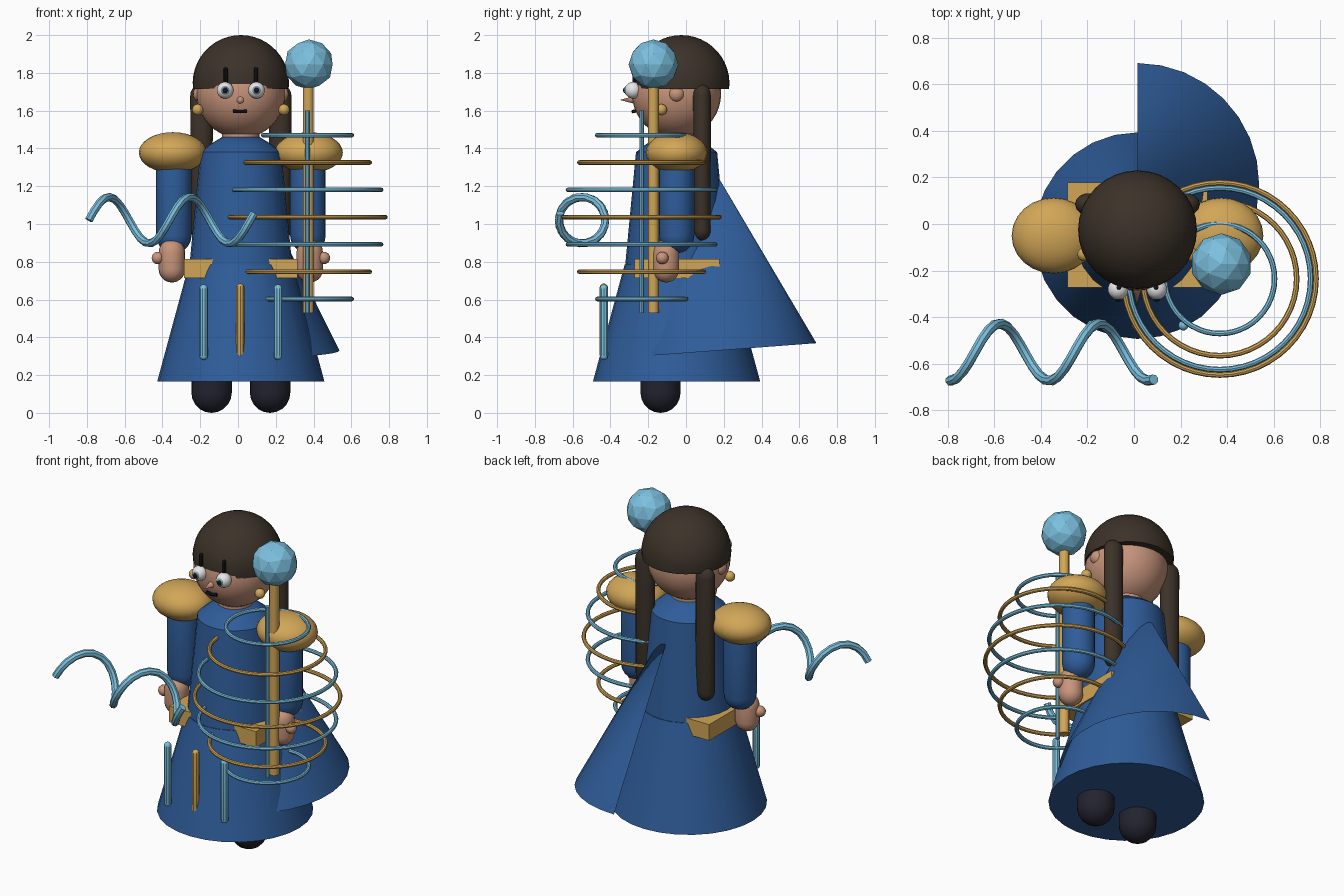
import bpy, bmesh, math
from mathutils import Vector, Matrix

if "Cube" in bpy.data.objects:
    bpy.data.objects.remove(bpy.data.objects["Cube"])

CX, CY = 0.015, -0.05          # body axis


def mat(name, rgb):
    m = bpy.data.materials.new(name)
    m.diffuse_color = (*rgb, 1)
    m.use_nodes = True
    m.node_tree.nodes["Principled BSDF"].inputs["Base Color"].default_value = m.diffuse_color
    return m


BLUE = mat("royal_blue", (0.028, 0.108, 0.32))
GOLD = mat("gold", (0.64, 0.38, 0.095))
SKY = mat("sky_blue", (0.2, 0.53, 0.74))
SKIN = mat("skin", (0.58, 0.3, 0.2))
HAIR = mat("dark_brown", (0.045, 0.032, 0.022))
BOOT = mat("dark_navy", (0.017, 0.017, 0.03))
WHITE = mat("white", (0.85, 0.85, 0.85))
IRIS = mat("grey_blue", (0.2, 0.32, 0.42))
BLACK = mat("black", (0.008, 0.008, 0.01))


def finish(name, bm, m, smooth=True):
    me = bpy.data.meshes.new(name)
    bm.to_mesh(me)
    bm.free()
    ob = bpy.data.objects.new(name, me)
    bpy.context.collection.objects.link(ob)
    me.materials.append(m)
    if smooth:
        bpy.ops.object.select_all(action='DESELECT')
        bpy.context.view_layer.objects.active = ob
        ob.select_set(True)
        bpy.ops.object.shade_smooth_by_angle(angle=math.radians(35))
    return ob


def ball(name, c, r, m, u=24, v=16):
    r = (r, r, r) if isinstance(r, (int, float)) else r
    bm = bmesh.new()
    bmesh.ops.create_uvsphere(bm, u_segments=u, v_segments=v, radius=1,
                              matrix=Matrix.Translation(c) @ Matrix.Diagonal((*r, 1)))
    return finish(name, bm, m)


def box(name, c, size, m):
    bm = bmesh.new()
    bmesh.ops.create_cube(bm, size=1, matrix=Matrix.Translation(c) @ Matrix.Diagonal((*size, 1)))
    return finish(name, bm, m, False)


def lathe(name, c, profile, m, n=24, a0=0.0, sweep=math.tau, tilt=0.0, squash=1.0):
    """Spin (radius, height) points round a vertical axis."""
    closed = abs(sweep - math.tau) < 1e-6
    k = n if closed else n + 1
    bm = bmesh.new()
    rows = []
    for r, z in profile:
        if r < 1e-6:
            rows.append([bm.verts.new((0, 0, z))] * k)
        else:
            rows.append([bm.verts.new((r * math.cos(a0 + sweep * i / n),
                                       squash * r * math.sin(a0 + sweep * i / n), z))
                         for i in range(k)])
    for lo, hi in zip(rows, rows[1:]):
        for i in range(n):
            j = (i + 1) % k
            vs = list(dict.fromkeys((lo[i], lo[j], hi[j], hi[i])))
            bm.faces.new(vs)
    bmesh.ops.transform(bm, matrix=Matrix.Translation(c) @ Matrix.Rotation(tilt, 4, 'X'),
                        verts=bm.verts)
    return finish(name, bm, m)


def capsule(name, x, y, z0, z1, r, m, n=16, r_top=None, squash=1.0):
    """Upright round-ended bar, optionally with another top radius."""
    rt = r if r_top is None else r_top
    q = [math.pi / 2 * i / 5 for i in range(6)]
    prof = [(r * math.sin(a), z0 + r - r * math.cos(a)) for a in q]
    prof += [(rt * math.cos(a), z1 - rt + rt * math.sin(a)) for a in q]
    return lathe(name, (x, y, 0), prof, m, n, squash=squash)


def tube(name, pts, r, m, n=8, cyclic=False):
    """Round tube swept along points."""
    cu = bpy.data.curves.new(name + "_path", 'CURVE')
    cu.dimensions = '3D'
    sp = cu.splines.new('POLY')
    sp.points.add(len(pts) - 1)
    for p, co in zip(sp.points, pts):
        p.co = (*co, 1)
    sp.use_cyclic_u = cyclic
    cu.bevel_depth = r
    cu.bevel_resolution = max(0, n // 2 - 2)
    cu.use_fill_caps = True
    tmp = bpy.data.objects.new(name + "_path", cu)
    bpy.context.collection.objects.link(tmp)
    bpy.context.view_layer.update()
    me = bpy.data.meshes.new_from_object(tmp.evaluated_get(bpy.context.evaluated_depsgraph_get()))
    bpy.data.objects.remove(tmp)
    bm = bmesh.new()
    bm.from_mesh(me)
    bpy.data.meshes.remove(me)
    return finish(name, bm, m)


# dress
lathe("skirt", (CX, CY, 0), [(0, .165), (.443, .165), (.275, .785), (0, .785)], BLUE, 28)
lathe("bodice", (CX, CY, 0), [(0, .77), (.273, .77), (.215, 1.38), (.165, 1.42),
                              (.1, 1.46), (0, 1.46)], BLUE, 24)
box("belt", (CX, -.047, .765), (.6, .45, .1), GOLD)
# half-cone cape on one side of the back
lathe("cape", (CX, .17, .33), [(.522, 0), (0, 1.057)], BLUE, 16,
      a0=-math.pi / 2, sweep=math.pi, tilt=math.radians(4.3))
# skirt trims
for s, side in ((-1, "left"), (1, "right")):
    capsule(f"skirt_bar_{side}", CX + s * .197, -.435, .28, .68, .022, SKY, 10)
capsule("skirt_bar_middle", .012, -.435, .285, .685, .022, GOLD, 8)

# head
lathe("neck", (CX, CY, 0), [(.1, 1.42), (.1, 1.53)], SKIN, 20)
ball("head", (CX, CY, 1.69), .236, SKIN, 32, 20)
HZ, HR, CUT = 1.745, .255, 1.715
a_min = math.asin((CUT - HZ) / HR)
arc = [a_min + (math.pi / 2 - a_min) * i / 12 for i in range(13)]
lathe("hair_cap", (CX, -.025, 0), [(0, CUT)] + [(HR * math.cos(a), HZ + HR * math.sin(a))
                                               for a in arc[:-1]] + [(0, HZ + HR)], HAIR, 32)
bm = bmesh.new()
bmesh.ops.create_cone(bm, cap_ends=True, segments=12, radius1=.027, radius2=0, depth=.1,
                      matrix=Matrix.Translation((.012, -.3, 1.657)) @ Matrix.Rotation(math.pi / 2, 4, 'X'))
finish("nose", bm, SKIN)
tube("mouth", [(-.025, -.272, 1.597), (.012, -.28, 1.595), (.045, -.272, 1.597)], .01, BLACK, 6)

# paired parts
for s, side in ((-1, "left"), (1, "right")):
    ex = CX + s * .083
    ball(f"eye_{side}", (ex, -.28, 1.708), .044, WHITE)
    ball(f"iris_{side}", (ex, -.313, 1.708), (.024, .015, .024), IRIS, 16, 10)
    ball(f"pupil_{side}", (ex, -.323, 1.708), (.015, .01, .015), BLACK, 12, 8)
    capsule(f"brow_{side}", CX + s * .08, -.272, 1.74, 1.83, .011, BLACK, 8)
    ball(f"ear_{side}", (CX + s * .213, -.05, 1.688), (.04, .044, .044), SKIN, 16, 12)
    ball(f"earring_{side}", (CX + s * .228, -.13, 1.605), .03, GOLD, 16, 10)
    lock = capsule(f"hair_lock_{side}", CX + s * .208, .085, .91, 1.74, .058, HAIR, 14,
                   r_top=.06, squash=.8)
    ball(f"shoulder_pad_{side}", (CX + s * .36, -.05, 1.378), (.18, .163, .108), GOLD)
    capsule(f"arm_{side}", CX + s * .355, -.05, .845, 1.4, .094, BLUE, 20)
    capsule(f"hand_{side}", CX + s * .365, -.105, .69, .92, .07, SKIN, 18)
    ball(f"thumb_{side}", (CX + s * .44, -.125, .82), .033, SKIN, 14, 10)
    capsule(f"boot_{side}", CX + s * .155, -.135, .0, .4, .107, BOOT, 22)

# staff with faceted orb
lathe("staff", (.372, -.173, 0), [(0, .53), (.029, .53), (.029, 1.78), (0, 1.78)], GOLD, 12)
bm = bmesh.new()
bmesh.ops.create_icosphere(bm, subdivisions=2, radius=.132,
                           matrix=Matrix.Translation((.375, -.172, 1.845)))
finish("staff_orb", bm, SKY, False)

# cage of stacked rings round a thin rod
RX, RY = .368, -.235
lathe("ring_rod", (RX, RY, 0), [(0, .53), (.013, .53), (.013, 1.6), (0, 1.6)], SKY, 10)
for i, rad in enumerate((.235, .33, .39, .413, .39, .33, .235)):
    z = .603 + i * .1445
    pts = [(RX + rad * math.cos(math.tau * k / 48), RY + rad * math.sin(math.tau * k / 48), z)
           for k in range(48)]
    tube(f"ring_{i + 1}", pts, .012, GOLD if i % 2 else SKY, 8, True)

# floating spiral ribbon
helix = []
for k in range(33):
    x = -.79 + .875 * k / 32
    a = math.tau * (x + .79) / .427
    helix.append((x, -.55 - .123 * math.cos(a), 1.02 + .123 * math.sin(a)))
tube("spiral", helix, .022, SKY, 8)
